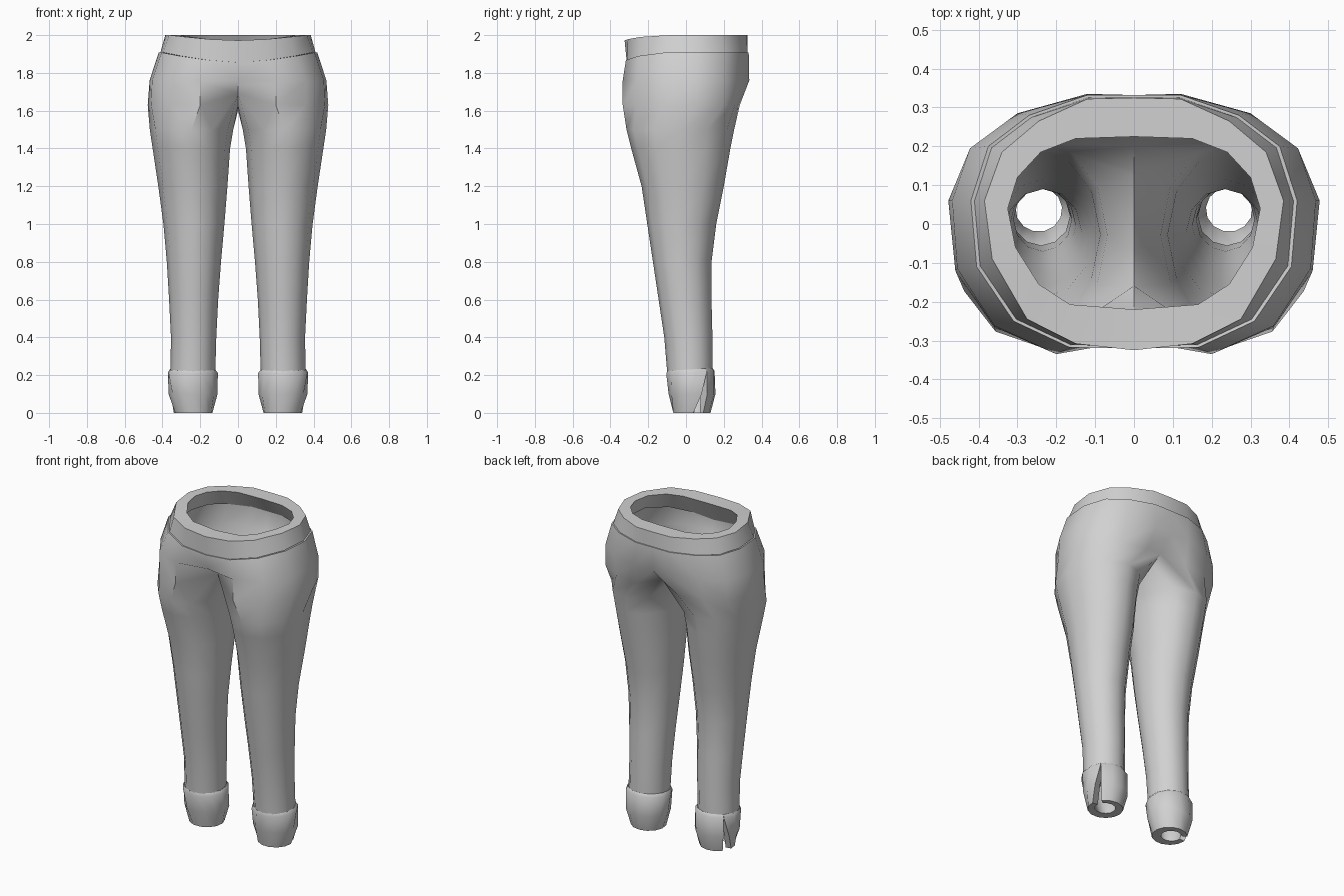
import bpy, bmesh, math

if "Cube" in bpy.data.objects:
    bpy.data.objects.remove(bpy.data.objects["Cube"])

grey = bpy.data.materials.new("plain_grey")
grey.diffuse_color = (0.64, 0.64, 0.64, 1)
grey.use_nodes = True
grey.node_tree.nodes["Principled BSDF"].inputs["Base Color"].default_value = grey.diffuse_color


def oval(z, x_in, x_out, y_front, y_back, angles):
    """Points on an ellipse given by its four extents."""
    cx, cy = (x_in + x_out) / 2, (y_front + y_back) / 2
    rx, ry = (x_out - x_in) / 2, (y_back - y_front) / 2
    return [(cx + rx * math.cos(math.radians(a)),
             cy + ry * math.sin(math.radians(a)), z) for a in angles]


def bridge(bm, lower, upper, closed):
    n = len(lower)
    for j in range(n if closed else n - 1):
        k = (j + 1) % n
        bm.faces.new((lower[j], lower[k], upper[k], upper[j]))


def finish(name, bm, thickness=0):
    """Mirror the half across x, thicken it inward and shade it."""
    mesh = bpy.data.meshes.new(name)
    bm.to_mesh(mesh)
    bm.free()
    mesh.materials.append(grey)
    ob = bpy.data.objects.new(name, mesh)
    bpy.context.collection.objects.link(ob)
    mirror = ob.modifiers.new("mirror", 'MIRROR')
    mirror.merge_threshold = 0.0005
    if thickness:
        solid = ob.modifiers.new("wall", 'SOLIDIFY')
        solid.thickness = thickness
        solid.offset = -1
    bpy.ops.object.select_all(action='DESELECT')
    ob.select_set(True)
    bpy.context.view_layer.objects.active = ob
    bpy.ops.object.convert(target='MESH')
    bpy.ops.object.shade_smooth_by_angle(angle=math.radians(40))


def flat(points, z):
    return [(x, y, z) for x, y in points]


# Trouser body: leg rings, a crotch ring, then open hip arcs
legs = [(0.22, .12, .358, -.10, .14), (0.4, .115, .355, -.115, .14),
        (0.6, .105, .365, -.145, .135), (0.8, .09, .377, -.175, .135),
        (1.0, .072, .395, -.205, .16), (1.2, .056, .422, -.235, .20),
        (1.4, .042, .452, -.29, .235), (1.5, .025, .467, -.315, .255)]
crotch = ([(0, -.2, 1.69)]
          + flat([(.2, -.335), (.36, -.265), (.46, -.12), (.478, .06),
                  (.42, .195), (.30, .26), (.14, .285)], 1.63)
          + [(0, .235, 1.67), (0, .15, 1.62), (0, .03, 1.6), (0, -.1, 1.63)])
hip = flat([(0, -.30), (.2, -.335), (.36, -.262), (.455, -.115), (.468, .06),
            (.422, .195), (.30, .285), (.12, .335), (0, .328)], 1.76)
waist = ([(0, -.32, 1.855), (.165, -.318, 1.868), (.31, -.25, 1.89)]
         + flat([(.405, -.11), (.42, .06), (.375, .2), (.27, .28),
                 (.12, .332), (0, .332)], 1.908))

bm = bmesh.new()
rings = [oval(*leg, [-120 + 30 * j for j in range(12)]) for leg in legs]
rings = [[bm.verts.new(p) for p in ring] for ring in rings + [crotch]]
for a, b in zip(rings, rings[1:]):
    bridge(bm, a, b, True)
arcs = [rings[-1][:9]] + [[bm.verts.new(p) for p in arc] for arc in (hip, waist)]
for a, b in zip(arcs, arcs[1:]):
    bridge(bm, a, b, False)
finish("trouser_body", bm, 0.045)

# Waistband: a thick sloping band with a slightly dipped front
band_z = [1.972, 1.978, 1.99, 2, 2, 2, 2, 2, 2]
outer = [(0, -.325), (.15, -.308), (.275, -.245), (.365, -.09), (.385, .06),
         (.34, .185), (.245, .265), (.12, .322), (0, .325)]
inner = [(0, -.22), (.165, -.207), (.245, -.155), (.305, -.06), (.325, .04),
         (.30, .12), (.24, .185), (.15, .22), (0, .225)]
profile = [[(x * .978, y * .98, z) for x, y, z in waist],
           [(x, y, z) for (x, y), z in zip(outer, band_z)],
           [(x, y, z) for (x, y), z in zip(inner, band_z)],
           [(x * .86, y * .86, z - .01) for x, y, z in waist]]
bm = bmesh.new()
profile = [[bm.verts.new(p) for p in arc] for arc in profile]
for i, arc in enumerate(profile):
    bridge(bm, arc, profile[(i + 1) % 4], False)
finish("waistband", bm)

# Ankle cuffs: tapered thick rings with a wedge slit on the outer side
# Each row: z, extents, then the angles where the slit starts and ends
cuff = [(.20, .15, .33, -.07, .115, 41.5, 42), (0, .185, .305, -.02, .095, 5, 38),
        (0, .135, .34, -.07, .13, 5, 38), (.1, .108, .368, -.092, .157, 24, 40),
        (.213, .104, .374, -.107, .154, 41.5, 42),
        (.23, .117, .362, -.102, .143, 41.5, 42)]
bm = bmesh.new()
rows = []
for z, x0, x1, y0, y1, start, end in cuff:
    angles = [end + (start + 360 - end) * j / 12 for j in range(13)]
    tilt = 0.06 if z > 0.15 else 0
    rows.append([bm.verts.new((x, y, h + tilt * (y - .02)))
                 for x, y, h in oval(z, x0, x1, y0, y1, angles)])
for i, row in enumerate(rows):
    bridge(bm, row, rows[(i + 1) % len(rows)], False)
bm.faces.new([row[0] for row in rows])
bm.faces.new([row[-1] for row in reversed(rows)])
bmesh.ops.recalc_face_normals(bm, faces=bm.faces)
finish("ankle_cuffs", bm)
